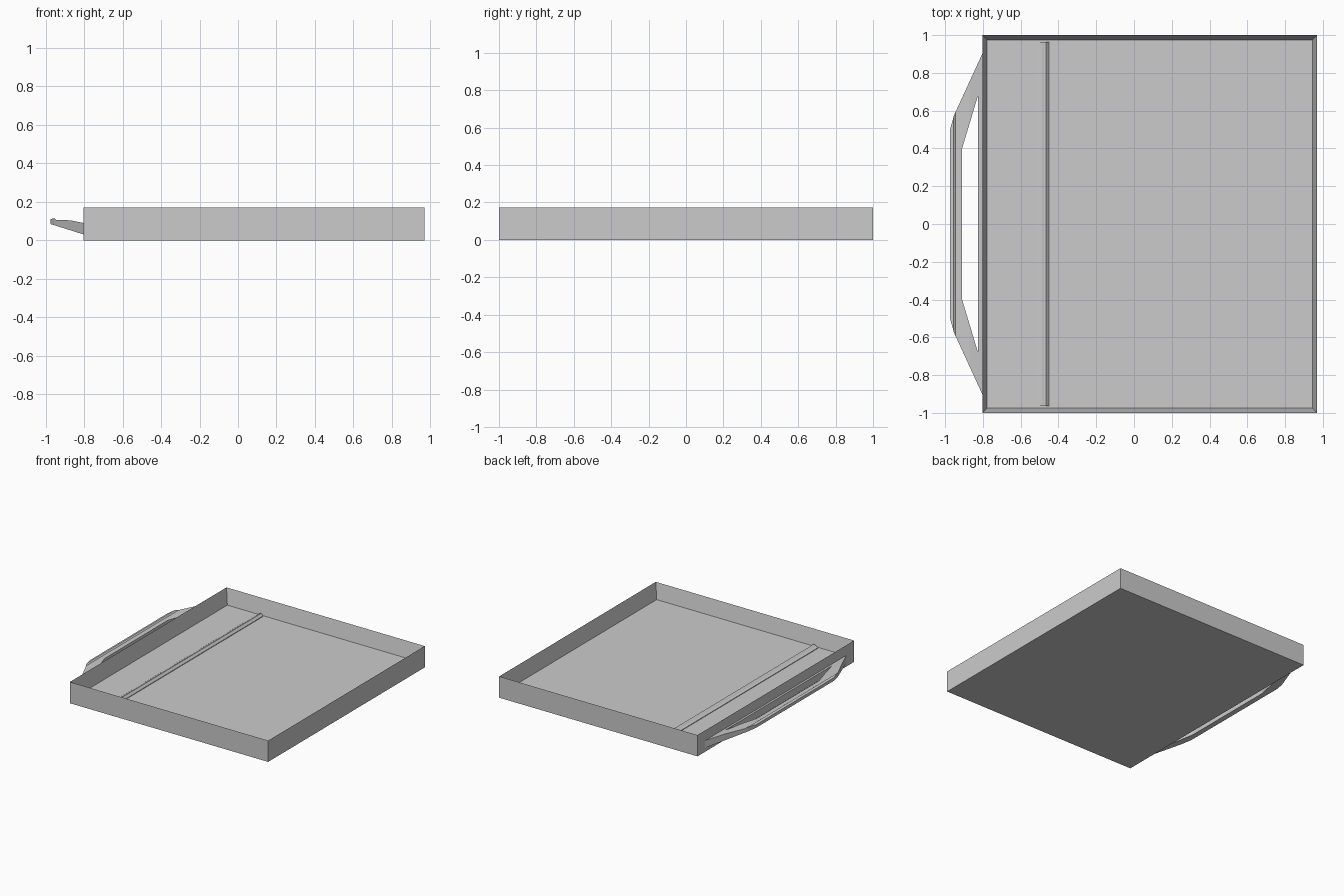
import bpy, bmesh

cube = bpy.data.objects.get("Cube")
if cube:
    bpy.data.objects.remove(cube, do_unlink=True)

GREY = (0.6, 0.6, 0.6, 1.0)
grey = bpy.data.materials.new("plain grey")
grey.use_nodes = True
grey.diffuse_color = GREY
grey.node_tree.nodes["Principled BSDF"].inputs["Base Color"].default_value = GREY


def prism(name, points, place, depth, helper=False):
    """Extrude a flat outline along the vector depth."""
    bm = bmesh.new()
    face = bm.faces.new([bm.verts.new(place(a, b)) for a, b in points])
    made = bmesh.ops.extrude_face_region(bm, geom=[face])["geom"]
    bmesh.ops.translate(bm, vec=depth, verts=[v for v in made if isinstance(v, bmesh.types.BMVert)])
    bmesh.ops.recalc_face_normals(bm, faces=bm.faces)
    mesh = bpy.data.meshes.new(name)
    bm.to_mesh(mesh)
    bm.free()
    mesh.materials.append(grey)
    obj = bpy.data.objects.new(name, mesh)
    bpy.context.collection.objects.link(obj)
    obj.hide_render = helper
    if helper:
        obj.hide_set(True)
    return obj


def mirrored(half):
    """Complete a plan outline across y = 0."""
    return half + [(x, -y) for x, y in reversed(half)]


def boolean(obj, cutter, operation):
    mod = obj.modifiers.new(cutter.name, "BOOLEAN")
    mod.operation, mod.object, mod.solver = operation, cutter, "EXACT"
    bpy.context.view_layer.objects.active = obj
    bpy.ops.object.modifier_apply(modifier=mod.name)
    bpy.data.objects.remove(cutter, do_unlink=True)


# Shallow tray: a slab with its top inset and pushed down
tray = prism("tray", mirrored([(-0.803, 1), (0.97, 1)][::-1]), lambda x, y: (x, y, 0), (0, 0, 0.172))
bm = bmesh.new()
bm.from_mesh(tray.data)
top = max(bm.faces, key=lambda f: f.calc_center_median().z)
bmesh.ops.inset_region(bm, faces=[top], thickness=0.036)
bmesh.ops.translate(bm, vec=(0, 0, -0.127), verts=top.verts)
bm.to_mesh(tray.data)
bm.free()

# Low ridge across the tray floor
ridge = [(-0.507, 0.04), (-0.507, 0.05), (-0.49, 0.056), (-0.475, 0.066),
         (-0.466, 0.066), (-0.45, 0.05), (-0.45, 0.04)]
prism("floor_ridge", ridge, lambda x, z: (x, -0.964, z), (0, 1.928, 0))

# Side handle: a sloped section trimmed to its plan, with a grip opening
section = [(-0.8, 0.03), (-0.975, 0.085), (-0.975, 0.11), (-0.955, 0.115),
           (-0.945, 0.107), (-0.87, 0.104), (-0.8, 0.09)]
handle = prism("handle", section, lambda x, z: (x, -1, z), (0, 2, 0))
outline = mirrored([(-0.79, 0.93), (-0.953, 0.575), (-0.977, 0.49)])
opening = mirrored([(-0.826, 0.68), (-0.91, 0.4)])
plan = lambda x, y: (x, y, -0.1)
boolean(handle, prism("outline_cutter", outline, plan, (0, 0, 0.4), True), "INTERSECT")
boolean(handle, prism("opening_cutter", opening, plan, (0, 0, 0.4), True), "DIFFERENCE")
